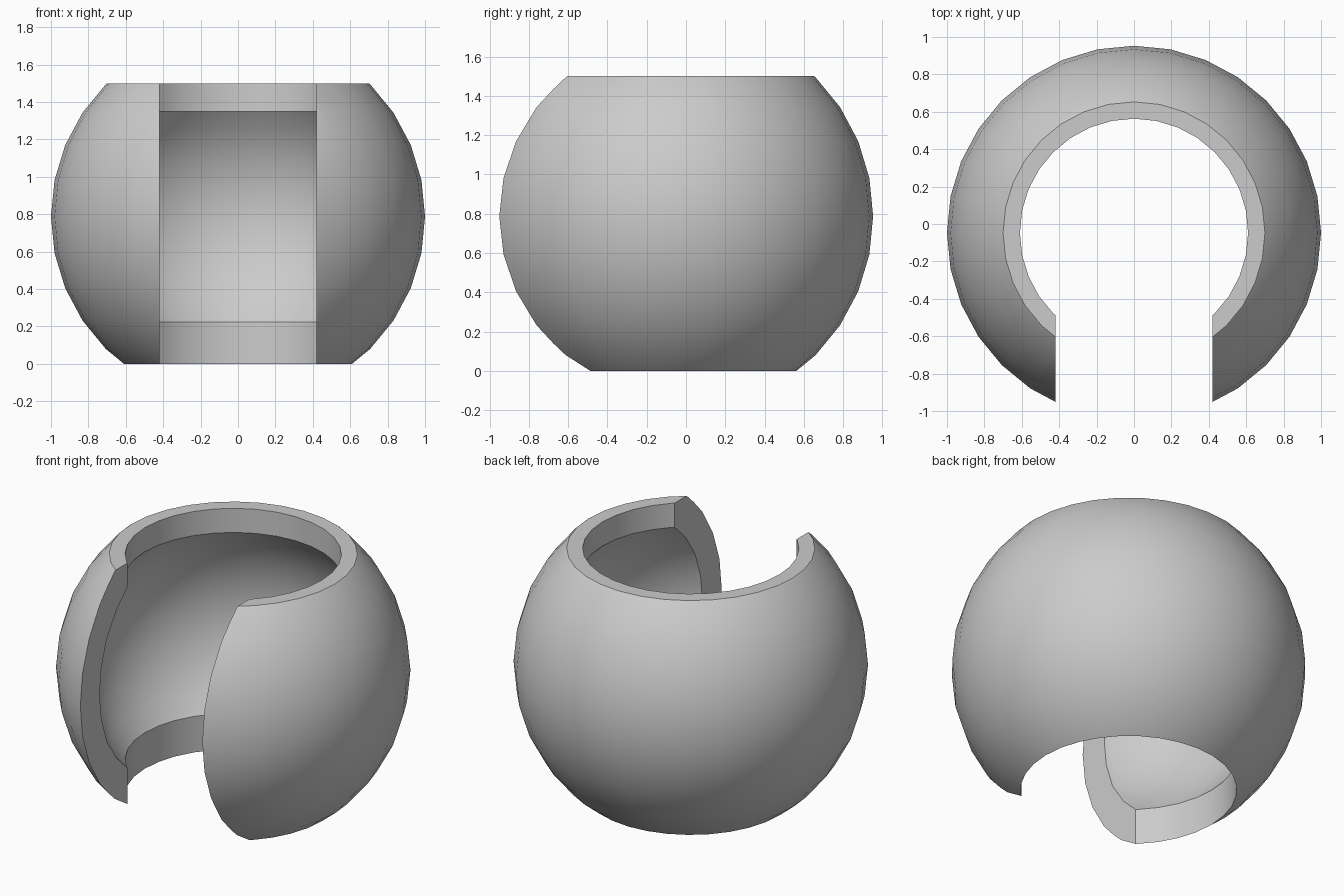
import bpy, bmesh
from math import radians, sin, cos
from mathutils import Matrix, Vector

cube = bpy.data.objects.get("Cube")
if cube:
    bpy.data.objects.remove(cube, do_unlink=True)

CENTRE = Vector((0, -0.047, 0.787))
OUTER, INNER, BORE = 1.0, 0.832, 0.61
TOP = 1.5 - CENTRE.z
SLOT = 0.42
SEGMENTS = 32
STEP = 360 / SEGMENTS


def arc(radius, first, last):
    """Points of a sphere's meridian, by latitude ring."""
    return [(radius * cos(radians(STEP * i)), radius * sin(radians(STEP * i)))
            for i in range(first, last + 1)]


# Shell section: outer sphere, flat top rim, bore, hollow inside
profile = [(BORE, -CENTRE.z)] + arc(OUTER, -4, 4)
profile += [(0.7, TOP), (BORE, TOP), (BORE, 0.563)]
profile += arc(INNER, -3, 3)[::-1] + [(BORE, -0.563)]

bm = bmesh.new()
verts = [bm.verts.new((r, 0, z)) for r, z in profile]
edges = [bm.edges.new((verts[i - 1], verts[i])) for i in range(len(verts))]
bmesh.ops.spin(bm, geom=verts + edges, axis=(0, 0, 1), cent=(0, 0, 0),
               angle=radians(360), steps=SEGMENTS, use_duplicate=False)
bmesh.ops.remove_doubles(bm, verts=bm.verts, dist=0.0005)
bmesh.ops.recalc_face_normals(bm, faces=bm.faces)
mesh = bpy.data.meshes.new("ball_shell")
bm.to_mesh(mesh)
bm.free()
shell = bpy.data.objects.new("ball_shell", mesh)
shell.location = CENTRE
bpy.context.collection.objects.link(shell)

# Front slot, cut straight through from top to bottom
bm = bmesh.new()
bmesh.ops.create_cube(bm, size=1, matrix=Matrix.Translation((0, -1, 0))
                      @ Matrix.Diagonal((2 * SLOT, 2, 3, 1)))
cut_mesh = bpy.data.meshes.new("slot_cutter")
bm.to_mesh(cut_mesh)
bm.free()
cutter = bpy.data.objects.new("slot_cutter", cut_mesh)
cutter.location = CENTRE
bpy.context.collection.objects.link(cutter)

cut = shell.modifiers.new("front_slot", "BOOLEAN")
cut.operation = "DIFFERENCE"
cut.solver = "EXACT"
cut.object = cutter
bpy.ops.object.select_all(action="DESELECT")
bpy.context.view_layer.objects.active = shell
shell.select_set(True)
bpy.ops.object.modifier_apply(modifier=cut.name)
bpy.data.objects.remove(cutter, do_unlink=True)

# Plain grey finish
grey = bpy.data.materials.new("plain_grey")
grey.use_nodes = True
colour = (0.6, 0.6, 0.6, 1)
grey.diffuse_color = colour
grey.node_tree.nodes["Principled BSDF"].inputs["Base Color"].default_value = colour
shell.data.materials.clear()
shell.data.materials.append(grey)

bpy.ops.object.shade_smooth_by_angle(angle=radians(30))
